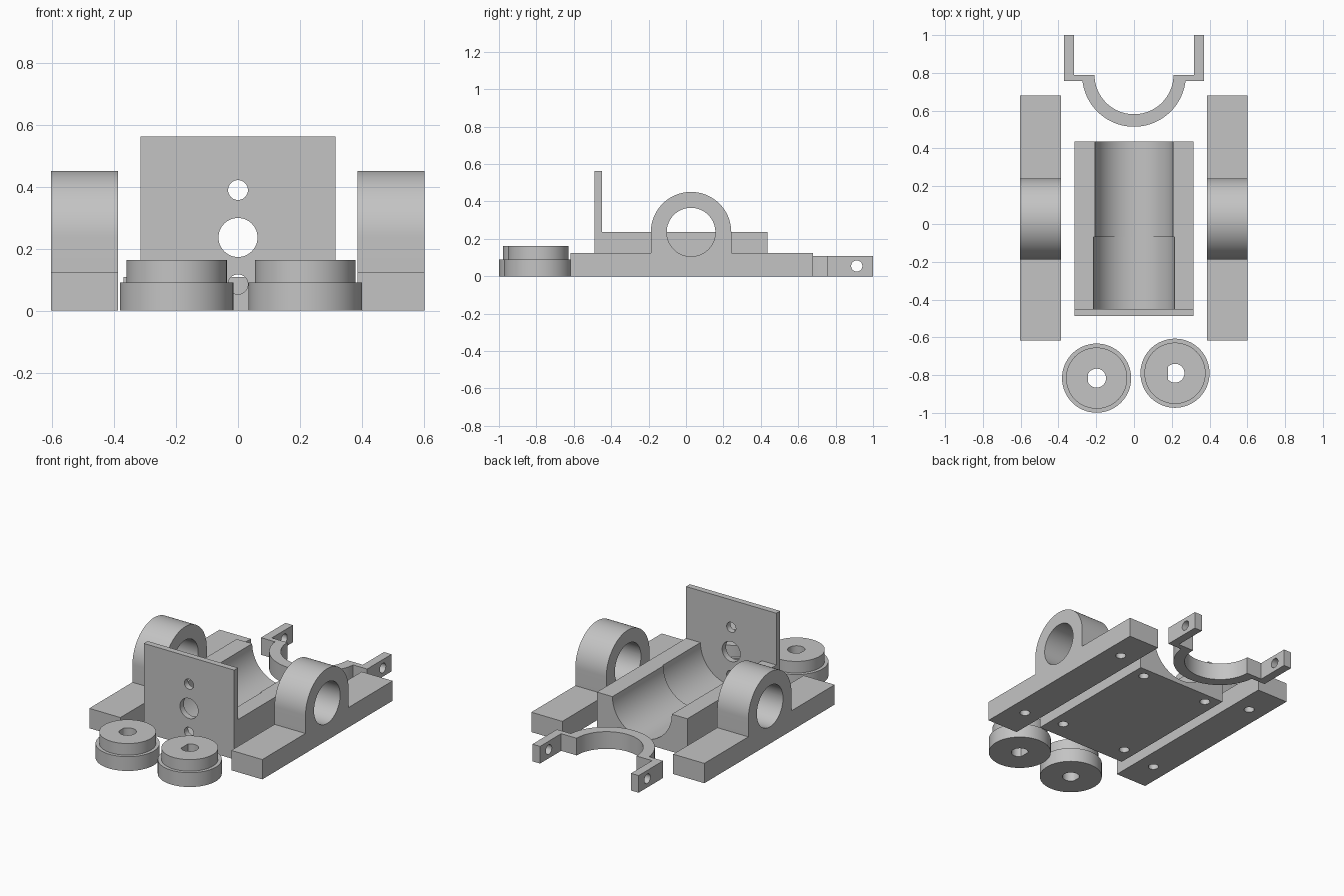
import bpy, bmesh, math
from mathutils import Matrix, Vector

if "Cube" in bpy.data.objects:
    bpy.data.objects.remove(bpy.data.objects["Cube"])

grey = bpy.data.materials.new("plain grey")
grey.diffuse_color = (0.55, 0.55, 0.55, 1)
grey.use_nodes = True
grey.node_tree.nodes["Principled BSDF"].inputs["Base Color"].default_value = grey.diffuse_color

# Matrices that place a profile's (u, v, depth) axes in the world
ALONG_X = Matrix(((0, 0, 1, 0), (1, 0, 0, 0), (0, 1, 0, 0), (0, 0, 0, 1)))
ALONG_Y = Matrix(((1, 0, 0, 0), (0, 0, 1, 0), (0, 1, 0, 0), (0, 0, 0, 1)))
ALONG_Z = Matrix.Identity(4)


def arc(cu, cv, r, a0, a1, n=48):
    """Points on an arc, angles in degrees."""
    return [(cu + r * math.cos(math.radians(a0 + (a1 - a0) * i / n)),
             cv + r * math.sin(math.radians(a0 + (a1 - a0) * i / n))) for i in range(n + 1)]


def extrude(name, profile, d0, d1, axes):
    """Solid made by sweeping a closed profile from depth d0 to d1."""
    bm = bmesh.new()
    face = bm.faces.new([bm.verts.new(axes @ Vector((u, v, d0))) for u, v in profile])
    top = bmesh.ops.extrude_face_region(bm, geom=[face])["geom"]
    shift = axes.to_3x3() @ Vector((0, 0, d1 - d0))
    bmesh.ops.translate(bm, vec=shift, verts=[g for g in top if isinstance(g, bmesh.types.BMVert)])
    bmesh.ops.recalc_face_normals(bm, faces=bm.faces[:])
    mesh = bpy.data.meshes.new(name)
    bm.to_mesh(mesh)
    bm.free()
    mesh.materials.append(grey)
    ob = bpy.data.objects.new(name, mesh)
    bpy.context.collection.objects.link(ob)
    return ob


def rod(u, v, r, d0, d1, axes, n=48):
    return extrude("cutter", arc(u, v, r, 0, 360, n)[:-1], d0, d1, axes)


def finish(ob, cutters=()):
    """Cut the holes, then smooth the curved faces."""
    bpy.context.view_layer.objects.active = ob
    for c in cutters:
        mod = ob.modifiers.new("hole", 'BOOLEAN')
        mod.operation, mod.solver, mod.object = 'DIFFERENCE', 'EXACT', c
        bpy.ops.object.modifier_apply(modifier=mod.name)
        bpy.data.objects.remove(c)
    bpy.ops.object.select_all(action='DESELECT')
    ob.select_set(True)
    bpy.ops.object.shade_smooth_by_angle(angle=math.radians(30))


# Bearing blocks: flat foot with an arched, bored housing
CY, CZ = 0.027, 0.236
for side, x0, x1 in (("left", -0.604, -0.387), ("right", 0.386, 0.602)):
    outline = [(-0.618, 0), (0.68, 0), (0.68, 0.125), (CY + 0.215, 0.125)]
    outline += arc(CY, CZ, 0.215, 0, 180) + [(CY - 0.215, 0.125), (-0.618, 0.125)]
    block = extrude(side + "_bearing_block", outline, x0, x1, ALONG_X)
    cuts = [rod(CY, CZ, 0.13, x0 - 0.1, x1 + 0.1, ALONG_X, 64)]
    cuts += [rod((x0 + x1) / 2, CY + s * 0.44, 0.03, -0.1, 0.09, ALONG_Z, 32) for s in (-1, 1)]
    finish(block, cuts)

# Motor cradle: L-shaped side profile, stepped trough, plate and screw holes
cradle = extrude("motor_cradle", [(-0.488, 0), (0.437, 0), (0.437, 0.236), (-0.45, 0.236),
                                  (-0.45, 0.562), (-0.488, 0.562)], -0.315, 0.315, ALONG_X)
cuts = [rod(0, 0.236, 0.207, -0.3, 0.6, ALONG_Y, 96),
        rod(0, 0.236, 0.214, -0.45, -0.07, ALONG_Y, 96)]
for z, r in ((0.085, 0.032), (0.236, 0.063), (0.389, 0.032)):
    cuts.append(rod(0, z, r, -0.6, -0.4, ALONG_Y))
for x in (-0.235, 0.235):
    for y in (-0.37, 0.37):
        cuts.append(rod(x, y, 0.03, -0.1, 0.09, ALONG_Z, 32))
finish(cradle, cuts)

# Half-ring clamp with two bored ears
R0, R1, YC, YT = 0.209, 0.275, 0.79, 0.757
dip = math.degrees(math.asin((YC - YT) / R1))
outline = [(0.37, 1), (0.317, 1), (0.317, YC)] + arc(0, YC, R0, 0, -180)
outline += [(-0.317, YC), (-0.317, 1), (-0.37, 1), (-0.37, YT)]
outline += arc(0, YC, R1, -180 + dip, -dip) + [(0.37, YT)]
clamp = extrude("half_ring_clamp", outline, 0, 0.108, ALONG_Z)
finish(clamp, [rod(0.913, 0.055, 0.03, -0.5, 0.5, ALONG_X, 32)])

# Stepped hubs with D-shaped shaft holes
for side, x, y, flat in (("left", -0.198, -0.816, 0.045), ("right", 0.217, -0.79, 0.037)):
    bm = bmesh.new()
    n = 64
    a = math.degrees(math.acos(flat / 0.05))
    bore = arc(x, y, 0.05, -180 + a, 180 - a, n - 1)
    start = -180 + a
    step = (360 - 2 * a) / (n - 1)
    # rings run bore bottom, flange, shoulder, upper rim, bore top
    rings = [[(u, v, 0) for u, v in bore]]
    for r, z in ((0.183, 0), (0.183, 0.09), (0.162, 0.09), (0.162, 0.163)):
        rings.append([(u, v, z) for u, v in arc(x, y, r, -180, 180, n)[:-1]])
    rings.append([(u, v, 0.163) for u, v in bore])
    rows = [[bm.verts.new(p) for p in ring] for ring in rings]
    for k in range(len(rows)):
        p, q = rows[k], rows[(k + 1) % len(rows)]
        for i in range(n):
            j = (i + 1) % n
            bm.faces.new((p[i], p[j], q[j], q[i]))
    bmesh.ops.recalc_face_normals(bm, faces=bm.faces[:])
    mesh = bpy.data.meshes.new(side + "_hub")
    bm.to_mesh(mesh)
    bm.free()
    mesh.materials.append(grey)
    hub = bpy.data.objects.new(side + "_hub", mesh)
    bpy.context.collection.objects.link(hub)
    finish(hub)
